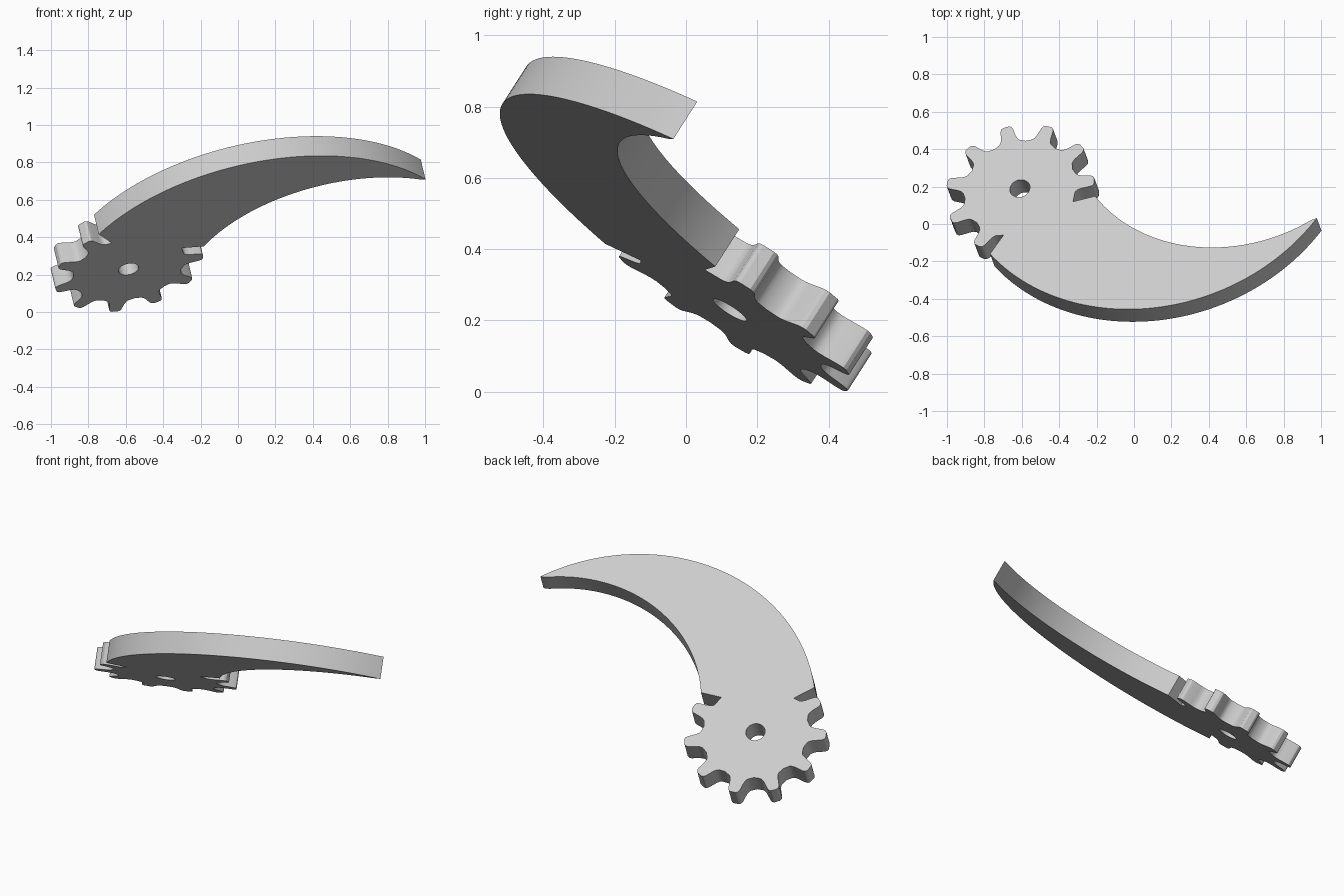
import bpy, bmesh
from math import cos, sin, radians, atan2, tau
from mathutils import Matrix, Vector

if "Cube" in bpy.data.objects:
    bpy.data.objects.remove(bpy.data.objects["Cube"])

THICK = 0.127
STEP = 33.6          # degrees between teeth
TIP = (1.612, -0.387)


def arc(centre, start, end, n):
    """Points on a circle about centre, counter-clockwise from start to end."""
    a = atan2(start[1] - centre[1], start[0] - centre[0])
    b = atan2(end[1] - centre[1], end[0] - centre[0])
    r = (Vector(start) - Vector(centre)).length
    return [(centre[0] + r * cos(a + (b - a) * i / n),
             centre[1] + r * sin(a + (b - a) * i / n)) for i in range(n + 1)]


def tooth(angle):
    """One rounded gear tooth, as radius and half width pairs."""
    half = [(0.299, 0.066), (0.304, 0.056), (0.316, 0.047), (0.335, 0.041),
            (0.385, 0.034), (0.398, 0.028), (0.405, 0.017)]
    side = [(r, -w) for r, w in half] + [(r, w) for r, w in reversed(half)]
    c, s = cos(angle), sin(angle)
    return [(r * c - w * s, r * s + w * c) for r, w in side]


# Outline: eight teeth, then the outer and inner edges of the crescent blade
outline = []
for k in range(8):
    outline += tooth(radians(STEP * k))
    if k < 7:
        mid = radians(STEP * (k + 0.5))
        outline.append((0.3 * cos(mid), 0.3 * sin(mid)))
outline.append((-0.09, -0.285))
outline += arc((0.727, 0.249), (-0.163, -0.395), TIP, 64)
outline += arc((1.157, 0.367), TIP, (0.41, -0.10), 48)[1:]
outline.append((0.29, -0.12))
hole = [(0.055 * cos(tau * i / 32), 0.055 * sin(tau * i / 32)) for i in range(32)]

# Flat filled plate with the axle hole
curve = bpy.data.curves.new("plate_profile", "CURVE")
curve.dimensions = "2D"
curve.fill_mode = "BOTH"
curve.extrude = THICK / 2
for pts in (outline, hole):
    spline = curve.splines.new("POLY")
    spline.points.add(len(pts) - 1)
    for p, (x, y) in zip(spline.points, pts):
        p.co = (x, y, 0, 1)
    spline.use_cyclic_u = True
helper = bpy.data.objects.new("plate_profile", curve)
bpy.context.collection.objects.link(helper)
graph = bpy.context.evaluated_depsgraph_get()
mesh = bpy.data.meshes.new_from_object(helper.evaluated_get(graph))
bpy.data.objects.remove(helper)

bm = bmesh.new()
bm.from_mesh(mesh)
bmesh.ops.remove_doubles(bm, verts=bm.verts, dist=0.0005)
bmesh.ops.recalc_face_normals(bm, faces=bm.faces)
bm.to_mesh(mesh)
bm.free()

# Tilted placement
n = Vector((-0.2386, 0.64, 1)).normalized()
u = (Vector((1, 0, 0)) - n * n.x).normalized()
v = n.cross(u)
place = Matrix((u, v, n)).transposed().to_4x4()
place.translation = Vector((-0.61, 0.19, 0.334)) - n * THICK / 2
blade = bpy.data.objects.new("toothed_crescent_blade", mesh)
bpy.context.collection.objects.link(blade)
blade.matrix_world = place

# Plain grey
grey = bpy.data.materials.new("light_grey")
grey.use_nodes = True
colour = (0.6, 0.6, 0.6, 1)
grey.diffuse_color = colour
grey.node_tree.nodes["Principled BSDF"].inputs["Base Color"].default_value = colour
mesh.materials.clear()
mesh.materials.append(grey)

bpy.context.view_layer.objects.active = blade
blade.select_set(True)
bpy.ops.object.shade_smooth_by_angle(angle=radians(30))
